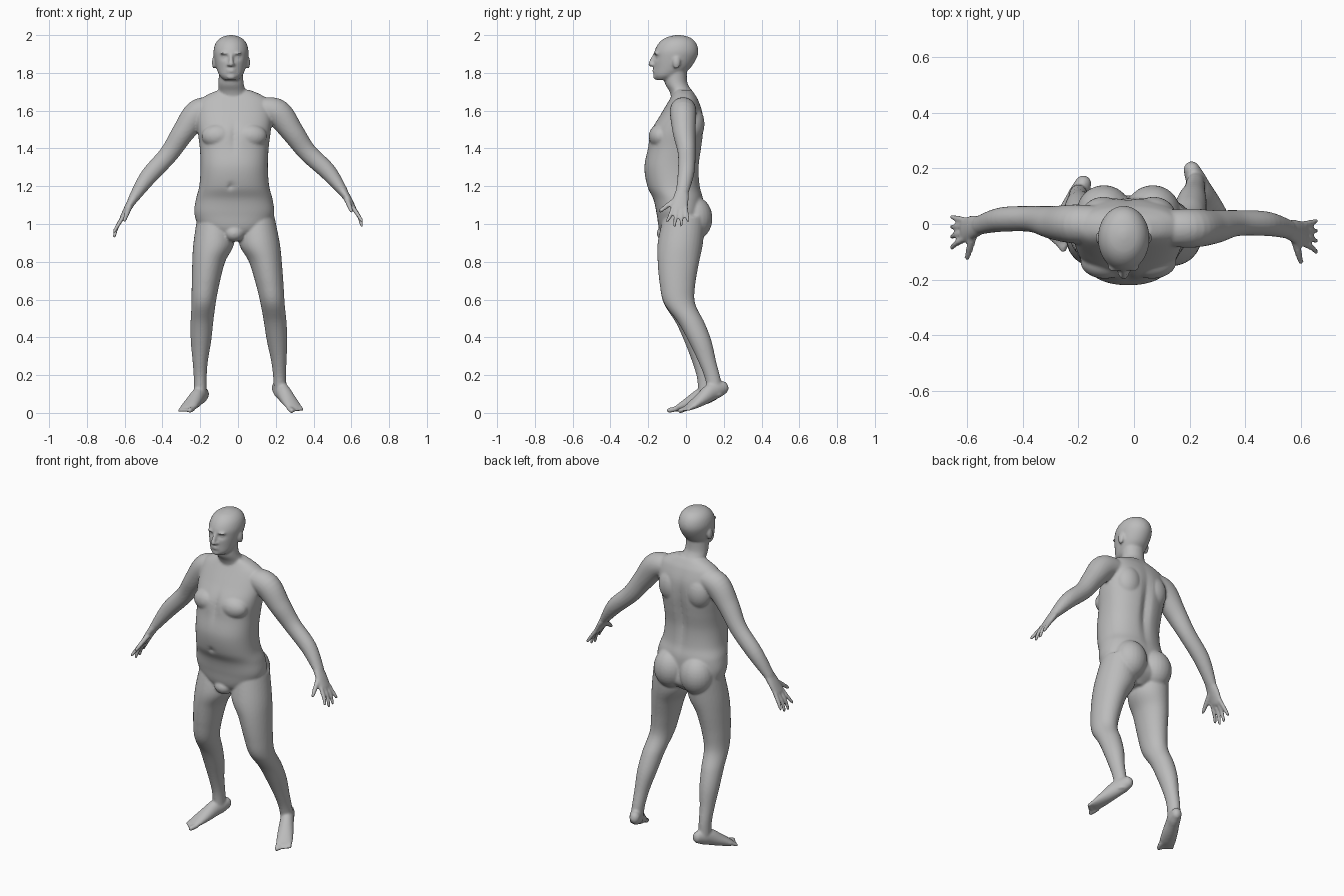
import bpy, bmesh, math
from mathutils import Vector, Matrix

cube = bpy.data.objects.get("Cube")
if cube:
    bpy.data.objects.remove(cube, do_unlink=True)

UP = Vector((0, 0, 1))
BACK = Vector((0, 1, 0))
MID = -.02          # torso centre line
FACE = -.037        # head centre line
bm = bmesh.new()


def spline(rows, steps):
    """Smooth curve through rows of (x, y, z, half width, half depth)."""
    pts = [rows[0]] + list(rows) + [rows[-1]]
    out = []
    for p, q, r, s in zip(pts, pts[1:], pts[2:], pts[3:]):
        for i in range(steps):
            t = i / steps
            out.append([b + .5 * t * (c - a + t * (2*a - 5*b + 4*c - d + t * (3*(b - c) + d - a)))
                        for a, b, c, d in zip(p, q, r, s)])
    return out + [list(rows[-1])]


def loft(rows, ref=BACK, level=False, power=2, sides=32, steps=6):
    """Skin elliptical rings along a path; level rings stay horizontal."""
    path = spline(rows, steps)
    centres = [Vector(p[:3]) for p in path]
    rings = []
    for i, p in enumerate(path):
        t = UP if level else (centres[min(i + 1, len(path) - 1)] - centres[max(i - 1, 0)]).normalized()
        rings.append((centres[i], t, p[3], p[4]))
    if not level:
        # rounded ends
        def tip(ring, sign):
            c, t, a, b = ring
            r = min(a, b)
            return [(c + t * sign * r * math.sin(k), t, a * math.cos(k), b * math.cos(k))
                    for k in (.5, 1, 1.4)]
        rings = tip(rings[0], -1)[::-1] + rings + tip(rings[-1], 1)
    loops = []
    for c, t, a, b in rings:
        v = (ref - t * ref.dot(t)).normalized()
        u = v.cross(t)
        loop = []
        for k in range(sides):
            ang = math.tau * k / sides
            cs, sn = math.cos(ang), math.sin(ang)
            x = math.copysign(abs(cs) ** (2 / power), cs)
            y = math.copysign(abs(sn) ** (2 / power), sn)
            loop.append(bm.verts.new(c + u * a * x + v * b * y))
        loops.append(loop)
    for lo, hi in zip(loops, loops[1:]):
        for k in range(sides):
            n = (k + 1) % sides
            bm.faces.new((lo[k], lo[n], hi[n], hi[k]))
    bm.faces.new(loops[0][::-1])
    bm.faces.new(loops[-1])


def blob(centre, size):
    """Ellipsoid muscle or feature."""
    bmesh.ops.create_uvsphere(bm, u_segments=24, v_segments=16, radius=1,
                              matrix=Matrix.Translation(centre) @ Matrix.Diagonal((*size, 1)))


def push(centre, size, move):
    """Soft sculpting stroke on everything built so far."""
    for v in bm.verts:
        d = sum(((v.co[k] - centre[k]) / size[k]) ** 2 for k in range(3))
        if d < 9:
            v.co += Vector(move) * math.exp(-d)


# Torso
loft([(MID, -.03, .91, .04, .07),
      (MID, -.02, .97, .17, .12),
      (MID, -.03, 1.05, .21, .125),
      (MID, -.04, 1.13, .203, .132),
      (MID, -.065, 1.2, .185, .14),
      (MID, -.075, 1.3, .178, .145),
      (MID, -.06, 1.4, .182, .143),
      (MID, -.047, 1.49, .193, .14),
      (MID, -.022, 1.58, .2, .112),
      (MID, -.012, 1.65, .185, .08),
      (MID, -.012, 1.685, .14, .06),
      (MID, -.015, 1.71, .08, .045)],
     level=True, power=2.3, sides=72)
push((MID, .09, 1.38), (.025, .07, .17), (0, -.02, 0))      # spine groove
push((MID, -.2, 1.47), (.02, .06, .07), (0, .012, 0))       # breastbone
push((FACE, -.21, 1.2), (.014, .05, .014), (0, .015, 0))    # navel

# Neck and head
loft([(MID, -.01, 1.64, .085, .06),
      (-.03, -.027, 1.7, .073, .06),
      (FACE, -.053, 1.75, .066, .06),
      (FACE, -.055, 1.83, .064, .06)], level=True)
loft([(FACE, -.118, 1.762, .035, .04),
      (FACE, -.1, 1.785, .06, .07),
      (FACE, -.074, 1.825, .077, .096),
      (FACE, -.057, 1.88, .089, .114),
      (FACE, -.05, 1.92, .092, .115),
      (FACE, -.045, 1.96, .08, .097),
      (FACE, -.042, 1.987, .053, .064),
      (FACE, -.04, 2, .012, .015)], level=True, sides=72)
for s in (-1, 1):
    push((FACE + s * .034, -.165, 1.884), (.02, .04, .013), (0, .016, 0))
    blob((FACE + s * .033, -.143, 1.883), (.014, .014, .011))      # eye
    blob((FACE + s * .032, -.155, 1.903), (.028, .016, .007))      # brow
    blob((FACE + s * .09, -.05, 1.855), (.011, .02, .034))         # ear
    blob((FACE + s * .012, -.178, 1.843), (.01, .012, .008))       # nostril
loft([(FACE, -.165, 1.895, .009, .01),
      (FACE, -.178, 1.868, .011, .012),
      (FACE, -.186, 1.847, .014, .014)])
for z in (1.807, 1.818):
    blob((FACE, -.163, z), (.026, .016, .006))                     # lips
blob((FACE, -.155, 1.78), (.026, .02, .016))                       # chin

# Chest, seat and groin
for s in (-1, 1):
    blob((MID + s * .085, -.135, 1.465), (.088, .062, .065))
    blob((MID + s * .09, .03, 1.53), (.08, .068, .1))
    blob((MID + s * .088, .045, 1.03), (.098, .095, .115))
blob((MID, -.1, .95), (.055, .055, .045))


# The left limbs are the right ones mirrored into a slightly different stance
def left_leg_row(row, tilt=0):
    x, y, z, a, b = row
    return (.03 - .05 * z - x, y + .06 * max(0, 1 - z / .6), z + tilt * (y + .08), a, b)


def left_arm_row(row):
    x, y, z, a, b = row
    return (-x, y - .015, z + .16 * max(0, -x - .3), a, b)


def same(row):
    return row


leg = [(-.125, -.01, 1.04, .09, .11),
       (-.128, -.03, .9, .108, .12),
       (-.155, -.04, .8, .087, .11),
       (-.172, -.045, .68, .073, .094),
       (-.182, -.036, .58, .064, .082),
       (-.191, .015, .48, .06, .07),
       (-.196, .052, .38, .054, .061),
       (-.2, .08, .27, .04, .047),
       (-.2, .1, .18, .034, .041),
       (-.2, .105, .09, .034, .04)]
foot = [(-.183, .145, .1, .03, .036),
        (-.195, .115, .095, .036, .045),
        (-.212, .08, .085, .038, .046),
        (-.236, .03, .058, .043, .036),
        (-.26, -.02, .033, .046, .023),
        (-.27, -.04, .024, .044, .016)]
ahead, outward = Vector((-.4, -.92, 0)), Vector((-.92, .4, 0))

for row in (same, left_leg_row):
    loft([row(r) for r in leg], level=True)
    tilted = row if row is same else lambda r: left_leg_row(r, .15)
    loft([tilted(r) for r in foot], ref=UP)
    # Toes
    for i in range(5):
        r = .009 if i else .014
        base = Vector((-.272, -.042, .021)) + outward * (.017 * i - .034)
        tip = base + ahead * (.036 - .005 * i) - UP * .008
        loft([tilted((*base, r, r)), tilted((*tip, r, r))], ref=UP, sides=12, steps=3)

arm = [(-.12, 0, 1.61, .06, .065),
       (-.21, 0, 1.587, .073, .07),
       (-.29, .005, 1.485, .06, .06),
       (-.367, .018, 1.37, .05, .047),
       (-.475, .016, 1.25, .045, .044),
       (-.557, -.004, 1.13, .026, .034)]
palm = [(-.55, -.004, 1.14, .025, .033),
        (-.58, -.012, 1.09, .02, .042),
        (-.61, -.02, 1.035, .015, .045)]
thumb = [(-.575, -.03, 1.09, .016, .016),
         (-.59, -.085, 1.05, .013, .013),
         (-.6, -.122, 1.02, .01, .01)]
# Knuckle depth, fingertip depth and fingertip height
fingers = [(-.054, -.085, .96), (-.031, -.046, .935), (-.008, -.01, .938), (.014, .026, .96)]

for row in (same, left_arm_row):
    for part in (arm, palm, thumb):
        loft([row(r) for r in part])
    for y, tip_y, tip_z in fingers:
        loft([row((-.607, y, 1.04, .012, .012)),
              row((-.638, (y + tip_y) / 2, .99, .011, .011)),
              row((-.655, tip_y, tip_z, .009, .009))], sides=12)

# One continuous skin
bmesh.ops.recalc_face_normals(bm, faces=bm.faces[:])
mesh = bpy.data.meshes.new("body")
bm.to_mesh(mesh)
bm.free()
body = bpy.data.objects.new("body", mesh)
bpy.context.collection.objects.link(body)

grey = bpy.data.materials.new("plain grey")
grey.use_nodes = True
colour = (.5, .5, .5, 1)
grey.diffuse_color = colour
grey.node_tree.nodes["Principled BSDF"].inputs["Base Color"].default_value = colour
mesh.materials.append(grey)

blend = body.modifiers.new("blend", "REMESH")
blend.mode = 'VOXEL'
blend.voxel_size = .007
blend.use_smooth_shade = True
soften = body.modifiers.new("soften", "SMOOTH")
soften.factor = .5
soften.iterations = 4
